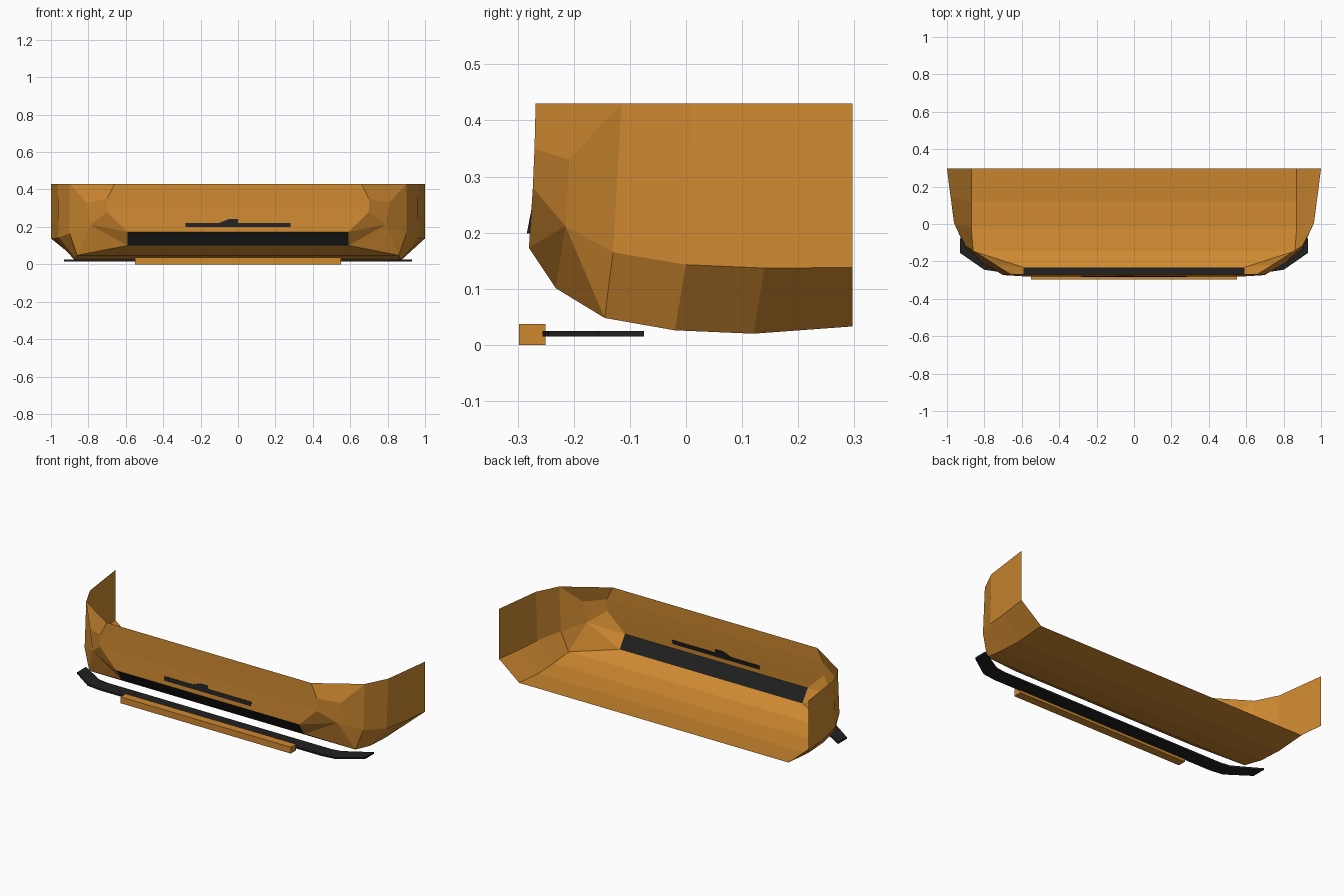
import bpy, bmesh

if "Cube" in bpy.data.objects:
    bpy.data.objects.remove(bpy.data.objects["Cube"])


def material(name, rgb):
    m = bpy.data.materials.new(name)
    m.diffuse_color = (*rgb, 1)
    m.use_nodes = True
    m.node_tree.nodes["Principled BSDF"].inputs["Base Color"].default_value = m.diffuse_color
    return m


paint = material("orange_paint", (0.62, 0.25, 0.03))
black = material("black_trim", (0.015, 0.015, 0.015))


def make(name, verts, faces, mat, solid=True):
    bm = bmesh.new()
    vs = [bm.verts.new(v) for v in verts]
    for f in faces:
        bm.faces.new([vs[i] for i in f])
    if solid:
        bmesh.ops.recalc_face_normals(bm, faces=bm.faces)
    me = bpy.data.meshes.new(name)
    bm.to_mesh(me)
    bm.free()
    me.materials.append(mat)
    ob = bpy.data.objects.new(name, me)
    bpy.context.collection.objects.link(ob)
    return ob


def prism(name, low, high, mat):
    # closed solid between two matching outlines
    n = len(low)
    faces = [list(range(n))[::-1], list(range(n, 2 * n))]
    faces += [(i, (i + 1) % n, n + (i + 1) % n, n + i) for i in range(n)]
    return make(name, low + high, faces, mat)


# Bumper shell: key points of the right half
pts = {
    "A": (0.66, -0.268, 0.43), "B": (0.70, -0.270, 0.35), "C": (0.70, -0.273, 0.28),
    "D": (0.59, -0.280, 0.173), "E": (0.59, -0.232, 0.101), "F": (0.86, -0.145, 0.048),
    "G": (0.87, -0.02, 0.026), "H": (0.87, 0.12, 0.02), "I": (0.87, 0.297, 0.033),
    "J": (0.79, -0.215, 0.212), "K": (0.90, -0.13, 0.165), "L": (0.96, 0.0, 0.143),
    "M": (0.98, 0.14, 0.137), "N": (1.0, 0.297, 0.138),
    "O": (0.81, -0.208, 0.33), "P": (0.90, -0.115, 0.43), "Q": (0.963, 0.01, 0.43),
    "R": (1.0, 0.297, 0.43),
}
keys = list(pts)
half = len(keys)
verts = list(pts.values()) + [(-x, y, z) for x, y, z in pts.values()]
corner = "ABP BOP BCJO OJKP CDJ DEJ EFJ FKJ FGLK GHML HINM PKLQ QLMNR".split()
faces = []
for f in corner:
    idx = [keys.index(c) for c in f]
    faces += [idx, [i + half for i in reversed(idx)]]
# full-width strips, leaving the opening D-E for the grille
for a, b in ("AB", "BC", "CD", "EF", "FG", "GH", "HI"):
    i, j = keys.index(a), keys.index(b)
    faces.append((i, i + half, j + half, j))
make("bumper_shell", verts, faces, paint)

# Grille panel filling the opening
d, e = pts["D"], pts["E"]
make("grille_panel", [(-d[0], d[1], d[2]), (-e[0], e[1], e[2]), e, d],
     [(0, 1, 2, 3)], black, solid=False)

# Slanted thin trim bars above the grille
def front_y(z):
    return -0.284 + (z - 0.197) * 0.19


def trim(name, outline):
    prism(name, [(x, front_y(z), z) for x, z in outline],
          [(x, front_y(z) + 0.008, z) for x, z in outline], black)


trim("trim_bar_left", [(-0.28, 0.199), (0, 0.199), (0, 0.243), (-0.045, 0.243),
                       (-0.10, 0.222), (-0.28, 0.222)])
trim("trim_bar_right", [(0, 0.199), (0.28, 0.199), (0.28, 0.222), (0, 0.222)])

# Flat black splitter with swept-back ends
outer = [(0.93, -0.155), (0.80, -0.245), (0.72, -0.256)]
inner = [(0.72, -0.172), (0.78, -0.163), (0.93, -0.075)]
right = inner[::-1] + outer[::-1]
rows = list(zip(outer, inner[::-1]))
rows += [((-o[0], o[1]), (-i[0], i[1])) for o, i in reversed(rows)]
sv = [(x, y, z) for o, i in rows for (x, y), z in
      ((o, 0.015), (i, 0.015), (i, 0.025), (o, 0.025))]
sf = [(0, 1, 2, 3), tuple(len(sv) - 1 - k for k in range(4))]
for r in range(len(rows) - 1):
    for k in range(4):
        n = (k + 1) % 4
        sf.append((r * 4 + k, r * 4 + n, r * 4 + 4 + n, r * 4 + 4 + k))
make("splitter", sv, sf, black)

# Orange lip bar at the bottom front
base = [(-0.55, -0.298), (0.55, -0.298), (0.55, -0.25), (-0.55, -0.25)]
prism("lower_lip", [(x, y, 0) for x, y in base], [(x, y, 0.037) for x, y in base], paint)
